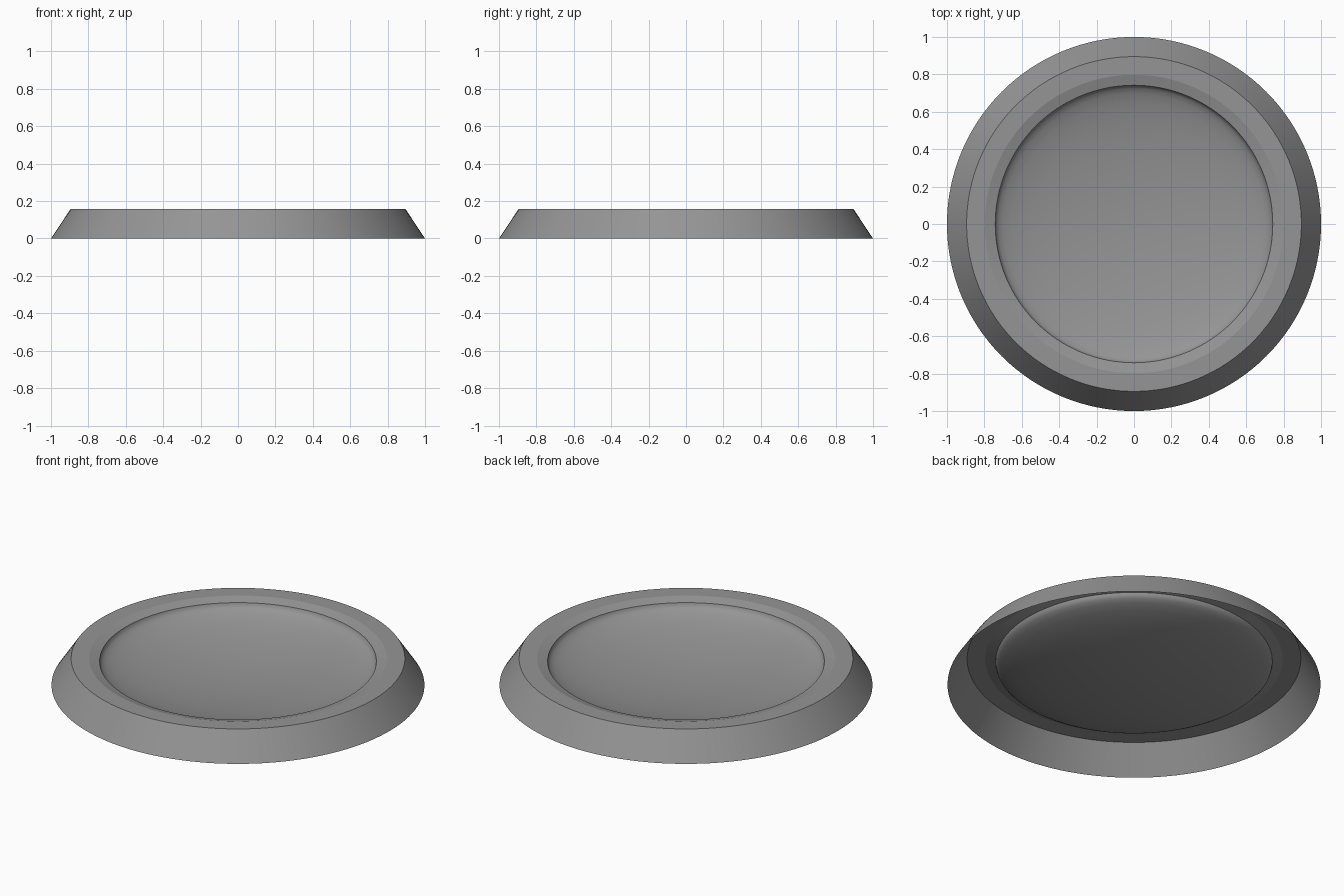
import bpy, bmesh, math

if "Cube" in bpy.data.objects:
    bpy.data.objects.remove(bpy.data.objects["Cube"])

SIDES = 128

# Dark grey finish
grey = bpy.data.materials.new("dark_grey")
grey.diffuse_color = (0.3, 0.3, 0.3, 1)
grey.use_nodes = True
grey.node_tree.nodes["Principled BSDF"].inputs["Base Color"].default_value = grey.diffuse_color


def lathe(name, profile, sharp_rings=()):
    """Revolve (radius, height) points about z; chosen rings keep a hard edge."""
    bm = bmesh.new()
    rings = []
    for r, z in profile:
        if r == 0:
            rings.append([bm.verts.new((0, 0, z))] * SIDES)
        else:
            rings.append([bm.verts.new((r * math.cos(2 * math.pi * i / SIDES),
                                        r * math.sin(2 * math.pi * i / SIDES), z))
                          for i in range(SIDES)])
    for a, b in zip(rings, rings[1:]):
        for i in range(SIDES):
            j = (i + 1) % SIDES
            corners = list(dict.fromkeys((a[i], a[j], b[j], b[i])))
            bm.faces.new(corners).smooth = True
    for k in sharp_rings:
        for i in range(SIDES):
            bm.edges.get((rings[k][i], rings[k][(i + 1) % SIDES])).smooth = False
    mesh = bpy.data.meshes.new(name)
    bm.to_mesh(mesh)
    bm.free()
    mesh.materials.append(grey)
    obj = bpy.data.objects.new(name, mesh)
    bpy.context.collection.objects.link(obj)
    return obj


# Sloped outer skirt, flat rim and gentle inner bevel, open underneath
lathe("rim", [(1.0, 0.0), (0.895, 0.158), (0.798, 0.158), (0.742, 0.142)],
      sharp_rings=(1, 2))

# Concave dish with a rounded shoulder, its centre close to the ground
lathe("dish", [(0.742, 0.142), (0.738, 0.128), (0.725, 0.115), (0.70, 0.1015),
               (0.65, 0.083), (0.55, 0.058), (0.4, 0.033), (0.2, 0.013), (0, 0.006)])
